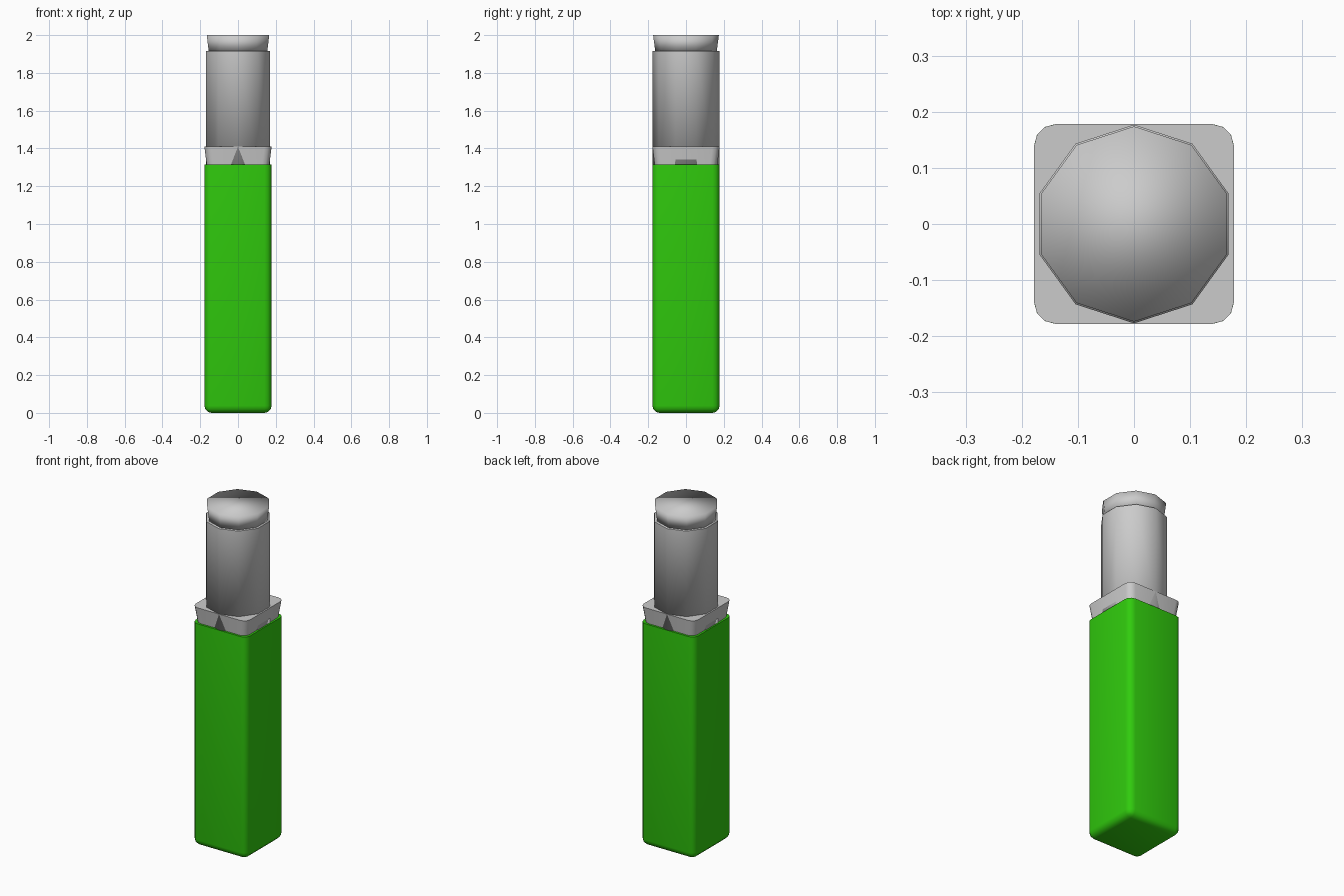
import bpy, bmesh
from math import pi

if "Cube" in bpy.data.objects:
    bpy.data.objects.remove(bpy.data.objects["Cube"])

HALF = 0.178  # half width of the body


def finish(name, bm, smooth_angle=None):
    """Turn a bmesh into a named, smooth-shaded object."""
    mesh = bpy.data.meshes.new(name)
    bm.to_mesh(mesh)
    bm.free()
    obj = bpy.data.objects.new(name, mesh)
    bpy.context.collection.objects.link(obj)
    for p in mesh.polygons:
        p.use_smooth = True
    if smooth_angle:
        bpy.ops.object.select_all(action='DESELECT')
        obj.select_set(True)
        bpy.context.view_layer.objects.active = obj
        bpy.ops.object.shade_smooth_by_angle(angle=smooth_angle)
    return obj


def square_block(name, z0, z1, half0, half1, round_bottom):
    """Square block with rounded upright edges, optionally a rounded bottom."""
    bm = bmesh.new()
    bmesh.ops.create_cube(bm, size=2)
    for v in bm.verts:
        top = v.co.z > 0
        half = half1 if top else half0
        v.co = (v.co.x * half, v.co.y * half, z1 if top else z0)
    edges = []
    for e in bm.edges:
        a, b = (v.co.z for v in e.verts)
        if a != b or (round_bottom and a < (z0 + z1) / 2):
            edges.append(e)
    bmesh.ops.bevel(bm, geom=edges, offset=0.038, segments=3, profile=0.5,
                    affect='EDGES', clamp_overlap=True)
    return finish(name, bm, pi / 5)


def ten_sided(name, z0, z1, r0, r1, open_top=False):
    """Ten-sided drum with a corner pointing to the front and back."""
    bm = bmesh.new()
    bmesh.ops.create_cone(bm, cap_ends=True, segments=10,
                          radius1=r0, radius2=r1, depth=z1 - z0)
    # align a corner with the y axis
    from mathutils import Matrix
    far = max(bm.verts, key=lambda v: v.co.y).co
    if abs(far.x) > 0.001:
        bmesh.ops.rotate(bm, verts=bm.verts, matrix=Matrix.Rotation(pi / 10, 3, 'Z'))
    bmesh.ops.translate(bm, verts=bm.verts, vec=(0, 0, (z0 + z1) / 2))
    if open_top:
        lid = [f for f in bm.faces if f.normal.z > 0.9]
        bmesh.ops.delete(bm, geom=lid, context='FACES_ONLY')
    return finish(name, bm)


# green body
body = square_block("body", 0.0, 1.315, HALF, HALF, True)
green = bpy.data.materials.new("green")
green.diffuse_color = (0.03, 0.6, 0.004, 1)
green.use_nodes = True
green.node_tree.nodes["Principled BSDF"].inputs["Base Color"].default_value = green.diffuse_color
body.data.materials.append(green)

# flared square collar
square_block("collar", 1.315, 1.41, 0.166, HALF, False)

# ten-sided neck, poking slightly through the collar
ten_sided("neck", 1.315, 1.915, 0.178, 0.178, open_top=True)
ten_sided("neck_lid", 1.905, 1.915, 0.177, 0.177)

# flared button on top
ten_sided("button", 1.915, 2.0, 0.163, 0.174)
